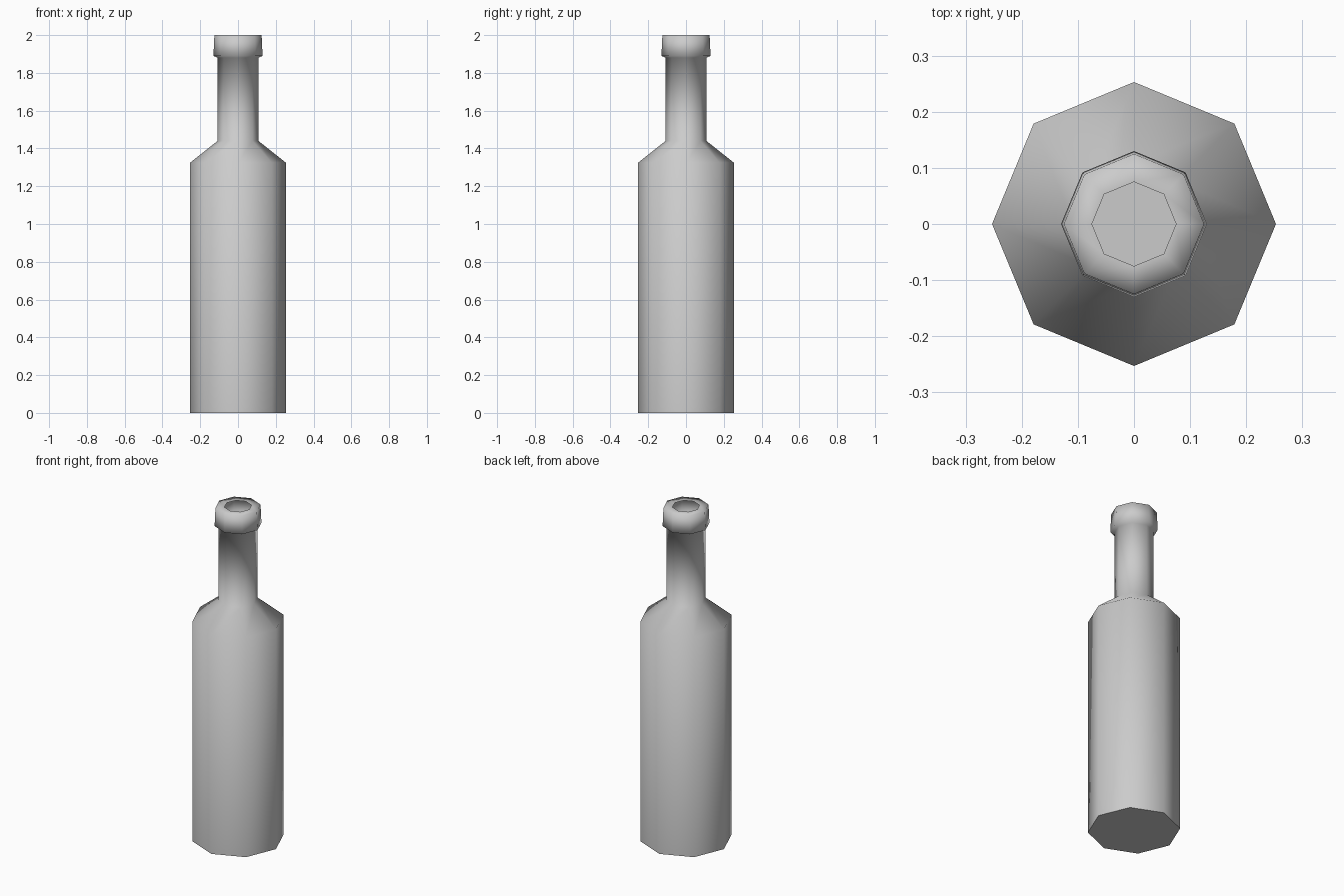
import bpy, bmesh
from math import cos, sin, pi

if "Cube" in bpy.data.objects:
    bpy.data.objects.remove(bpy.data.objects["Cube"])

SIDES = 8
# Bottle profile as (radius, height), from base to open mouth
PROFILE = [(0.253, 0), (0.253, 1.325), (0.108, 1.44), (0.108, 1.88),
           (0.13, 1.89), (0.125, 2.0), (0.075, 2.0)]

bm = bmesh.new()
rings = [[bm.verts.new((r * cos(2 * pi * i / SIDES), r * sin(2 * pi * i / SIDES), z))
          for i in range(SIDES)] for r, z in PROFILE]

# Body, shoulder, neck and lip walls
for low, high in zip(rings, rings[1:]):
    for i in range(SIDES):
        j = (i + 1) % SIDES
        bm.faces.new((low[i], low[j], high[j], high[i]))

# Flat base with a crisp edge
base = bm.faces.new(rings[0][::-1])
for f in bm.faces:
    f.smooth = True
base.smooth = False
for e in base.edges:
    e.smooth = False

mesh = bpy.data.meshes.new("bottle")
bm.to_mesh(mesh)
bm.free()
bpy.context.collection.objects.link(bpy.data.objects.new("bottle", mesh))
